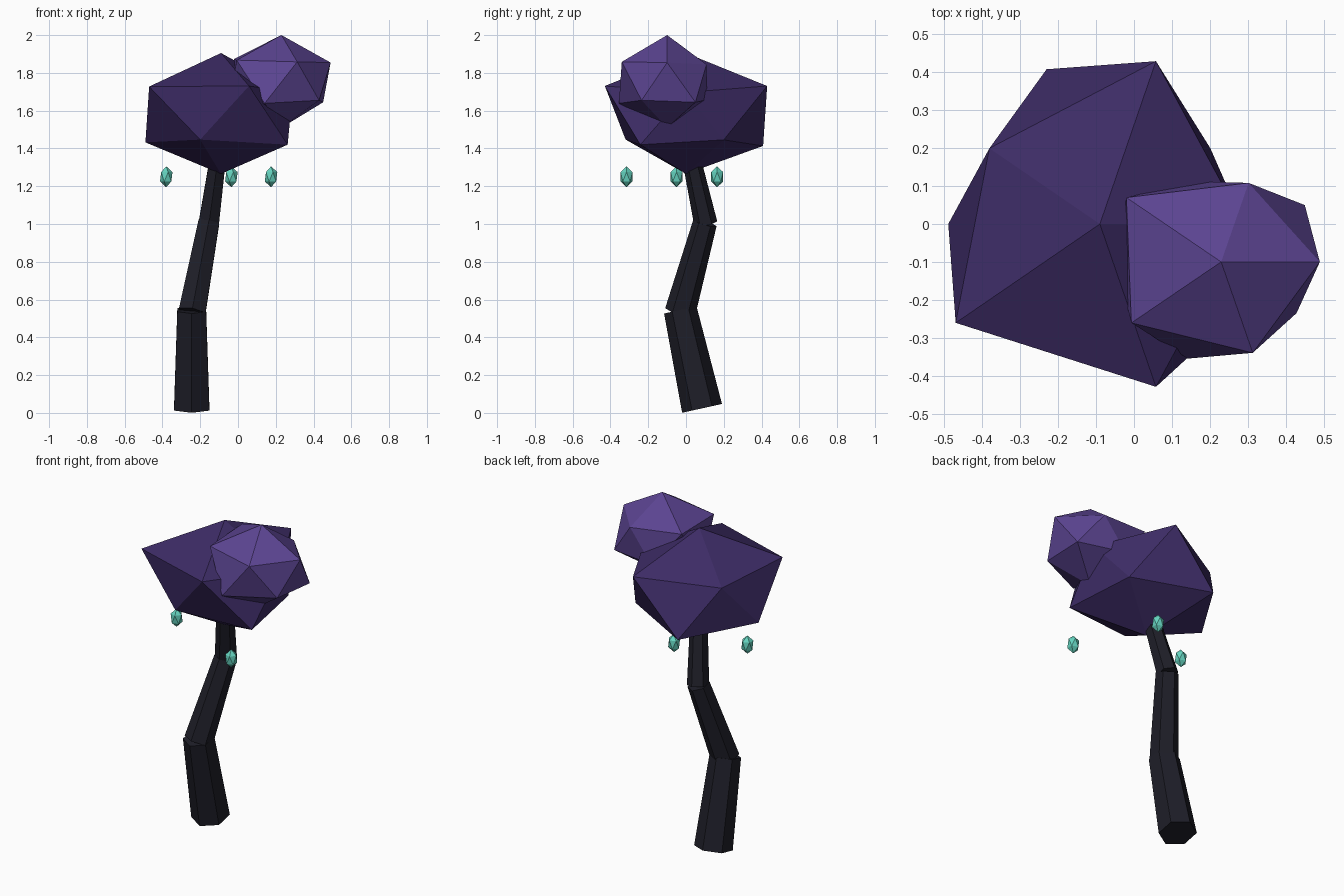
import bpy, bmesh
from mathutils import Vector

if "Cube" in bpy.data.objects:
    bpy.data.objects.remove(bpy.data.objects["Cube"])


def material(name, rgb):
    mat = bpy.data.materials.new(name)
    mat.use_nodes = True
    mat.diffuse_color = (*rgb, 1)
    mat.node_tree.nodes["Principled BSDF"].inputs["Base Color"].default_value = (*rgb, 1)
    return mat


bark = material("dark bark", (0.013, 0.013, 0.021))
deep_purple = material("deep purple", (0.047, 0.025, 0.133))
light_purple = material("light purple", (0.107, 0.059, 0.29))
teal = material("teal", (0.13, 0.65, 0.52))


def finish(name, bm, mat):
    mesh = bpy.data.meshes.new(name)
    bm.to_mesh(mesh)
    bm.free()
    mesh.materials.append(mat)
    obj = bpy.data.objects.new(name, mesh)
    bpy.context.collection.objects.link(obj)
    return obj


def trunk_segment(name, start, end, r1, r2):
    """Tapered six-sided log between two points."""
    start, end = Vector(start), Vector(end)
    axis = end - start
    bm = bmesh.new()
    bmesh.ops.create_cone(bm, cap_ends=True, segments=6, radius1=r1, radius2=r2, depth=axis.length)
    obj = finish(name, bm, bark)
    obj.rotation_mode = 'QUATERNION'
    obj.rotation_quaternion = Vector((0, 0, 1)).rotation_difference(axis)
    obj.location = (start + end) / 2


def faceted_ball(name, center, scale, mat, radii):
    """Icosahedron whose corners are pushed to the given radii, bottom to top."""
    bm = bmesh.new()
    bmesh.ops.create_icosphere(bm, subdivisions=1, radius=1)
    for vert, radius in zip(bm.verts, radii):
        vert.co = vert.co.normalized() * radius
    obj = finish(name, bm, mat)
    obj.location, obj.scale = center, scale


# Crooked trunk
trunk_segment("lower_trunk", (-0.245, 0.085, 0.024), (-0.245, -0.03, 0.545), 0.108, 0.088)
trunk_segment("middle_trunk", (-0.243, -0.031, 0.533), (-0.155, 0.1, 1.005), 0.082, 0.064)
trunk_segment("upper_trunk", (-0.155, 0.105, 1.0), (-0.095, 0.01, 1.43), 0.062, 0.046)

# Foliage: bottom corner, lower ring, upper ring, top corner
faceted_ball("large_foliage", (-0.09, 0, 1.568), (1.06, 1, 0.72), deep_purple,
             [0.42, 0.46, 0.376, 0.422, 0.48, 0.38,
              0.505, 0.496, 0.38, 0.505, 0.4, 0.468])
faceted_ball("small_foliage", (0.23, -0.1, 1.752), (1.07, 1, 0.844), light_purple,
             [0.287, 0.257, 0.3, 0.29, 0.25, 0.285,
              0.282, 0.306, 0.323, 0.245, 0.272, 0.294])

# Floating crystals
for i, (x, y) in enumerate([(-0.38, -0.05), (0.175, -0.315), (-0.035, 0.165)]):
    faceted_ball(f"crystal_{i + 1}", (x, y, 1.25), (1, 1, 1.5), teal, [0.037] * 12)
